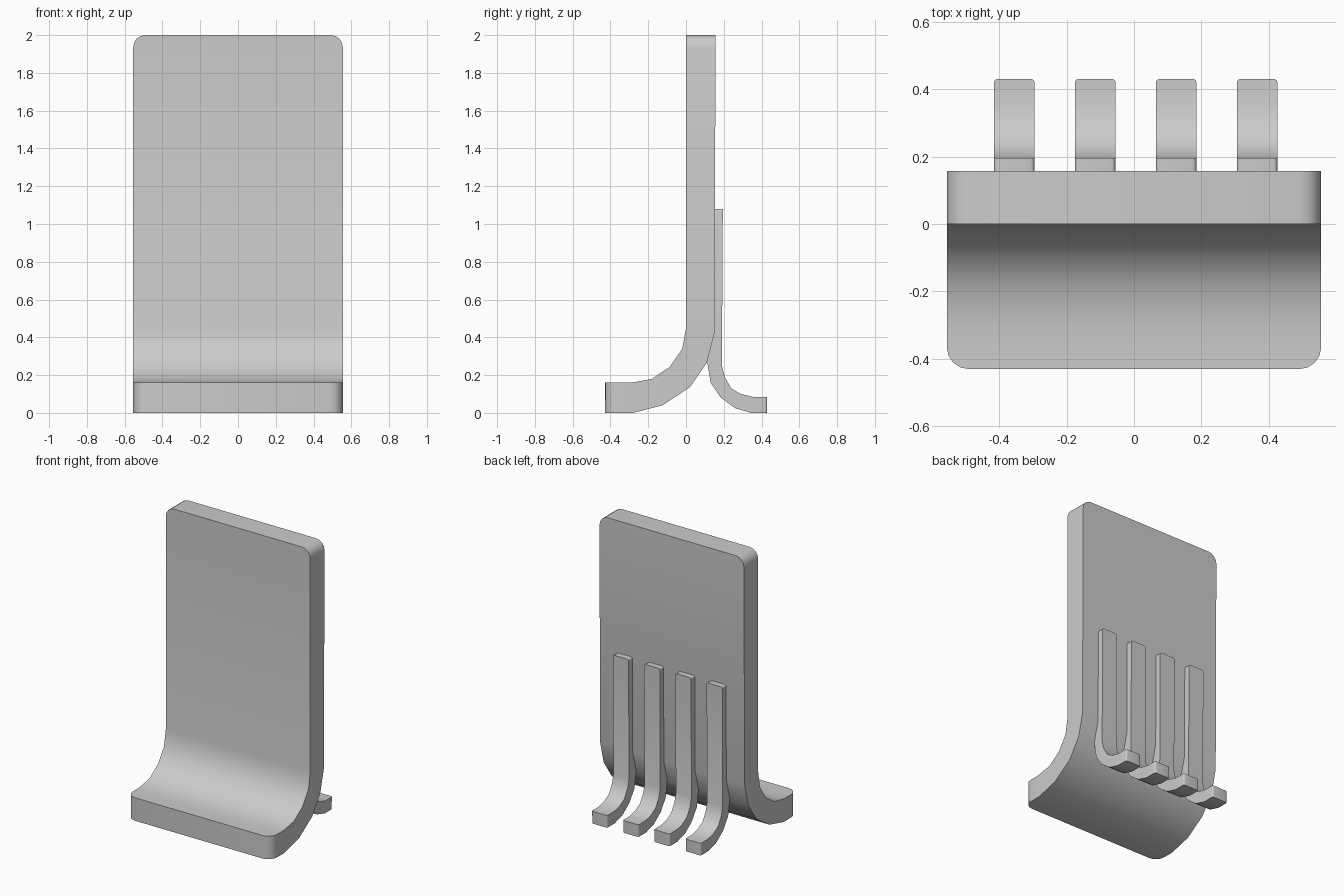
import bpy, bmesh, math
from mathutils import Vector

if "Cube" in bpy.data.objects:
    bpy.data.objects.remove(bpy.data.objects["Cube"])


def bent_strip(name, stations, x, half, radius):
    """Loft a strip through (front, back) point pairs in the YZ plane, rounding its four end corners."""
    st = [(Vector(f), Vector(b)) for f, b in stations]

    def rounded_end(end, nxt):
        length = (nxt[0] - end[0]).length
        rows = []
        for i in range(5):
            a = math.radians(22.5 * i)
            t = radius * (1 - math.cos(a)) / length
            rows.append((end[0].lerp(nxt[0], t), end[1].lerp(nxt[1], t),
                         half - radius + radius * math.sin(a)))
        return rows

    rows = rounded_end(st[0], st[1])
    rows += [(f, b, half) for f, b in st[1:-1]]
    rows += rounded_end(st[-1], st[-2])[::-1]

    bm = bmesh.new()
    rings = []
    for f, b, w in rows:
        rings.append([bm.verts.new((x + sx * w, p[0], p[1]))
                      for sx, p in ((-1, f), (1, f), (1, b), (-1, b))])
    for r, s in zip(rings, rings[1:]):
        for i in range(4):
            j = (i + 1) % 4
            bm.faces.new((r[i], r[j], s[j], s[i]))
    bm.faces.new(rings[0])
    bm.faces.new(rings[-1])
    bmesh.ops.recalc_face_normals(bm, faces=bm.faces)
    mesh = bpy.data.meshes.new(name)
    bm.to_mesh(mesh)
    bm.free()
    obj = bpy.data.objects.new(name, mesh)
    bpy.context.collection.objects.link(obj)
    bpy.ops.object.select_all(action='DESELECT')
    obj.select_set(True)
    bpy.context.view_layer.objects.active = obj
    bpy.ops.object.shade_smooth_by_angle(angle=math.radians(35))
    return obj


# Upright plate curving forward into a wide foot
bent_strip("curved_plate", [
    ((0, 2), (.157, 2)),
    ((0, .45), (.15, .42)),
    ((-.02, .34), (.11, .265)),
    ((-.085, .245), (.02, .135)),
    ((-.18, .18), (-.125, .04)),
    ((-.29, .16), (-.28, 0)),
    ((-.43, .16), (-.43, 0)),
], 0, .555, .065)

# Four narrow prongs on the back curving out into rear feet
prong = [
    ((.11, 1.08), (.195, 1.08)),
    ((.112, .27), (.19, .25)),
    ((.13, .16), (.205, .19)),
    ((.185, .08), (.24, .13)),
    ((.26, .025), (.29, .1)),
    ((.345, 0), (.355, .085)),
    ((.43, 0), (.43, .085)),
]
for i in range(4):
    bent_strip(f"rear_prong_{i + 1}", prong, -.355 + .24 * i, .06, .012)
